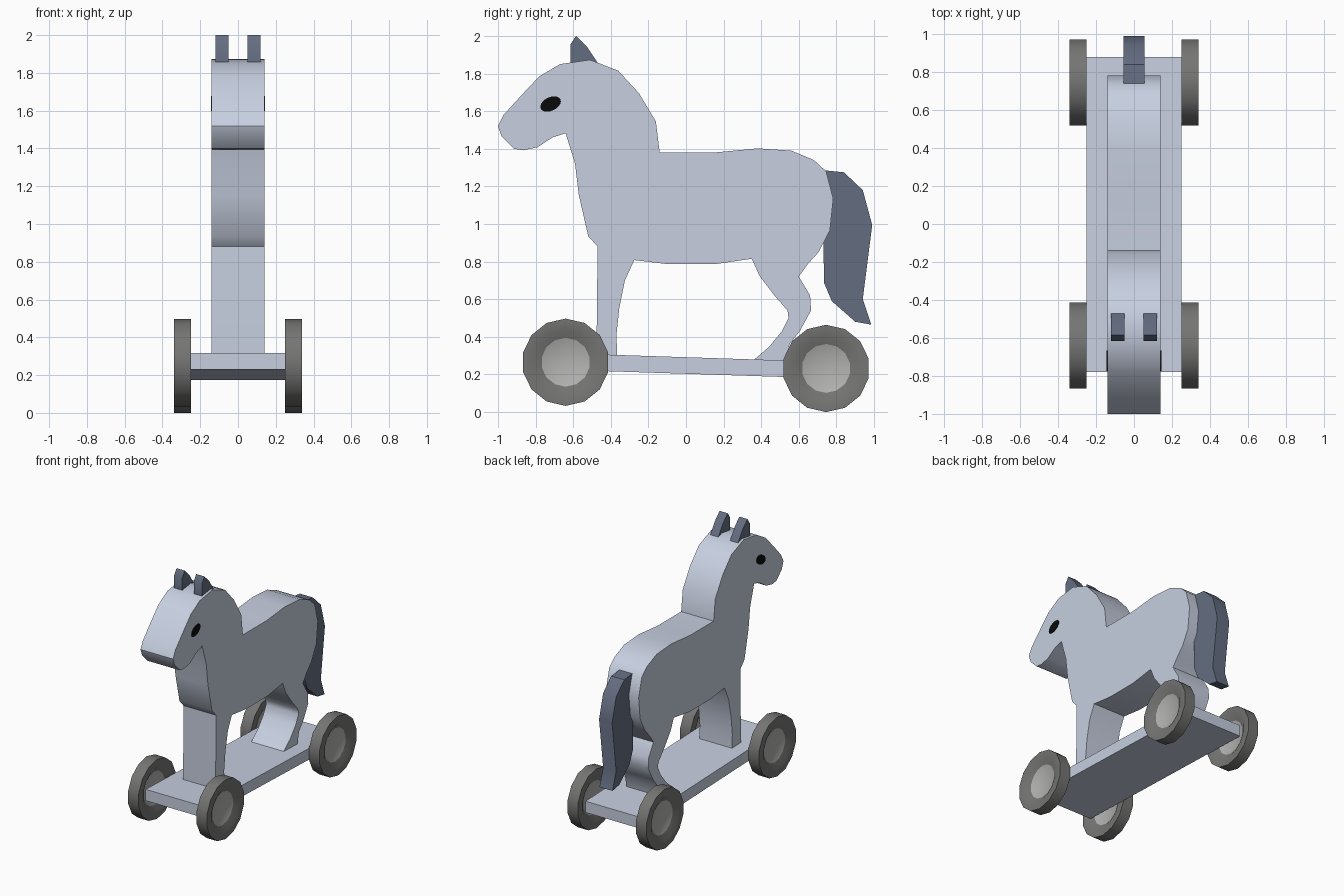
import bpy, bmesh, math
from mathutils import Matrix, Vector

if "Cube" in bpy.data.objects:
    bpy.data.objects.remove(bpy.data.objects["Cube"])


def material(name, r, g, b):
    lin = lambda c: (c / 255 / 12.92) if c < 11 else ((c / 255 + 0.055) / 1.055) ** 2.4
    m = bpy.data.materials.new(name)
    m.diffuse_color = (lin(r), lin(g), lin(b), 1)
    m.use_nodes = True
    m.node_tree.nodes["Principled BSDF"].inputs["Base Color"].default_value = m.diffuse_color
    return m


PALE = material("pale blue grey", 199, 207, 224)
SLATE = material("slate", 100, 109, 129)
TIRE = material("dark grey", 117, 117, 116)
HUB = material("light grey", 178, 178, 177)
BLACK = material("black", 10, 10, 10)


def finish(name, bm, mats, smooth=True):
    bmesh.ops.recalc_face_normals(bm, faces=bm.faces)
    me = bpy.data.meshes.new(name)
    bm.to_mesh(me)
    bm.free()
    ob = bpy.data.objects.new(name, me)
    bpy.context.collection.objects.link(ob)
    for m in mats:
        me.materials.append(m)
    if smooth:
        bpy.ops.object.select_all(action='DESELECT')
        ob.select_set(True)
        bpy.context.view_layer.objects.active = ob
        bpy.ops.object.shade_smooth_by_angle(angle=math.radians(35))
    return ob


def slab(name, profile, x0, x1, mat, smooth=True):
    """Extrude a (y, z) outline between two x positions."""
    bm = bmesh.new()
    face = bm.faces.new([bm.verts.new((x0, y, z)) for y, z in profile])
    ext = bmesh.ops.extrude_face_region(bm, geom=[face])
    verts = [v for v in ext["geom"] if isinstance(v, bmesh.types.BMVert)]
    bmesh.ops.translate(bm, verts=verts, vec=(x1 - x0, 0, 0))
    return finish(name, bm, [mat], smooth)


# horse body: head, back, hind leg, belly, front leg, chest
body = [
    (-1.0, 1.52), (-.97, 1.58), (-.87, 1.69), (-.78, 1.785), (-.67, 1.85), (-.51, 1.873),
    (-.36, 1.815), (-.25, 1.695), (-.16, 1.545), (-.14, 1.38), (.15, 1.38), (.38, 1.402),
    (.56, 1.39), (.68, 1.34), (.745, 1.28), (.783, 1.135), (.765, .965), (.705, .85),
    (.65, .79), (.60, .72), (.66, .62), (.665, .54), (.605, .43), (.55, .36), (.53, .26),
    (.34, .26), (.44, .345), (.51, .43), (.545, .50), (.54, .54), (.47, .62), (.39, .725),
    (.35, .815), (.155, .787), (-.10, .787), (-.275, .808), (-.325, .70), (-.355, .55),
    (-.37, .41), (-.365, .28), (-.475, .28), (-.475, .42), (-.47, .88), (-.52, .935),
    (-.57, 1.155), (-.59, 1.32), (-.64, 1.483), (-.71, 1.46), (-.79, 1.408),
    (-.865, 1.392), (-.915, 1.40), (-.98, 1.465)]
slab("horse_body", body, -.14, .14, PALE)

# tail
tail = [(.74, 1.285), (.84, 1.275), (.94, 1.18), (.99, .995), (.94, .60), (.985, .465),
        (.90, .48), (.775, .59), (.735, .685), (.73, .89)]
slab("tail", tail, -.056, .056, SLATE)

# sloping base board
board = [(-.78, .317), (.88, .263), (.88, .175), (-.78, .229)]
slab("base_board", board, -.25, .25, PALE, False)

ear = [(-.615, 1.84), (-.615, 1.955), (-.585, 2.0), (-.525, 1.94), (-.465, 1.85)]
a = math.radians(25)
eye = []
for i in range(20):
    t = 2 * math.pi * i / 20
    u, v = .058 * math.cos(t), .036 * math.sin(t)
    eye.append((-.72 + u * math.cos(a) - v * math.sin(a), 1.638 + u * math.sin(a) + v * math.cos(a)))


def wheel(name, x, y, z, r=.232, n=14):
    """Lathe a tire with a recessed hub on both faces."""
    bm = bmesh.new()
    section = [(-.02, .13), (-.045, .172), (-.045, r), (.045, r), (.045, .172), (.02, .13)]
    rings = []
    for dx, rad in section:
        rings.append([bm.verts.new((x + dx, y + rad * math.sin(2 * math.pi * i / n),
                                    z + rad * math.cos(2 * math.pi * i / n))) for i in range(n)])
    for p, q in zip(rings, rings[1:]):
        for i in range(n):
            j = (i + 1) % n
            bm.faces.new((p[i], p[j], q[j], q[i]))
    for ring in (rings[0], rings[-1]):
        bm.faces.new(ring).material_index = 1
    return finish(name, bm, [TIRE, HUB])


# paired parts
for s, side in ((-1, "left"), (1, "right")):
    slab("ear_" + side, ear, s * .05, s * .12, SLATE)
    slab("eye_" + side, eye, s * .139, s * .144, BLACK, False)
    wheel("front_wheel_" + side, s * .295, -.64, .265)
    wheel("rear_wheel_" + side, s * .295, .745, .232)
